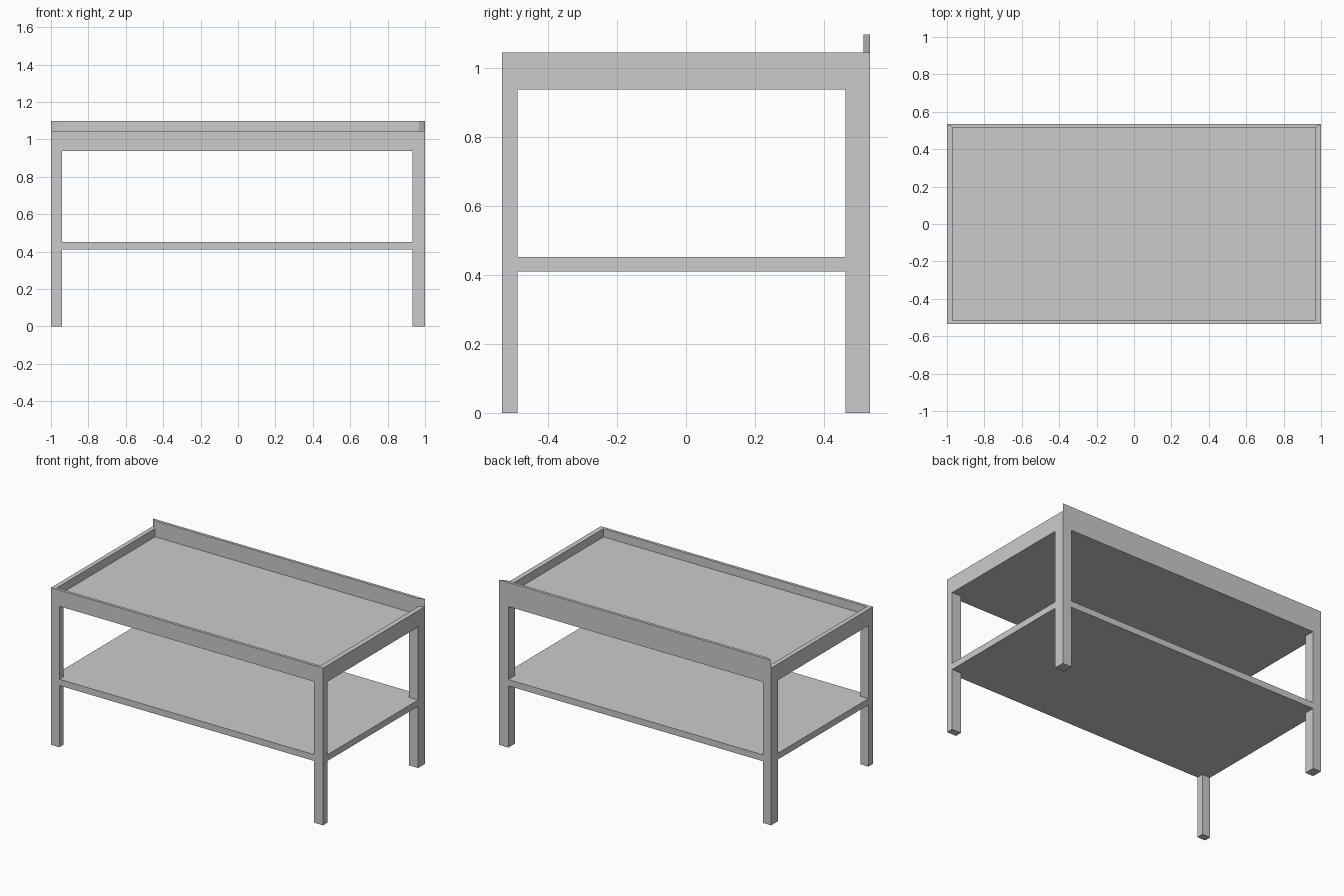
import bpy, bmesh

if "Cube" in bpy.data.objects:
    bpy.data.objects.remove(bpy.data.objects["Cube"])

X0, X1, Y0, Y1 = -1.0, 1.0, -0.534, 0.534        # outer footprint
IX0, IX1, IY0, IY1 = -0.97, 0.967, -0.515, 0.515  # inside of the rim
LX0, LX1, LY0, LY1 = -0.94, 0.932, -0.488, 0.463  # inner leg faces
APRON, FLOOR, RIM, BACK = 0.937, 0.99, 1.045, 1.097


def prism(name, outline, z0, z1):
    """Extrude a counter-clockwise xy outline from z0 to z1."""
    bm = bmesh.new()
    face = bm.faces.new([bm.verts.new((x, y, z0)) for x, y in outline])
    ext = bmesh.ops.extrude_face_region(bm, geom=[face], use_keep_orig=True)
    for v in ext["geom"]:
        if isinstance(v, bmesh.types.BMVert):
            v.co.z = z1
    bmesh.ops.recalc_face_normals(bm, faces=bm.faces)
    mesh = bpy.data.meshes.new(name)
    bm.to_mesh(mesh)
    bm.free()
    obj = bpy.data.objects.new(name, mesh)
    bpy.context.collection.objects.link(obj)
    return obj


def rect(x0, x1, y0, y1):
    return [(x0, y0), (x1, y0), (x1, y1), (x0, y1)]


# Legs
for xn, xa, xb in (("left", X0, LX0), ("right", LX1, X1)):
    for yn, ya, yb in (("front", Y0, LY0), ("back", LY1, Y1)):
        prism(f"{yn}_{xn}_leg", rect(xa, xb, ya, yb), 0, APRON)

# Lower shelf, notched around the legs
prism("lower_shelf", [
    (LX0, Y0), (LX1, Y0), (LX1, LY0), (X1, LY0), (X1, LY1), (LX1, LY1),
    (LX1, Y1), (LX0, Y1), (LX0, LY1), (X0, LY1), (X0, LY0), (LX0, LY0)],
    0.41, 0.452)

# Recessed table top
prism("table_top", rect(IX0, IX1, IY0, IY1), APRON, FLOOR)

# Mitred aprons forming the rim, with a taller one at the back
outer, inner = rect(X0, X1, Y0, Y1), rect(IX0, IX1, IY0, IY1)
for i, (side, top) in enumerate((("front", RIM), ("right", RIM),
                                 ("back", BACK), ("left", RIM))):
    j = (i + 1) % 4
    prism(f"{side}_apron", [outer[i], outer[j], inner[j], inner[i]], APRON, top)
